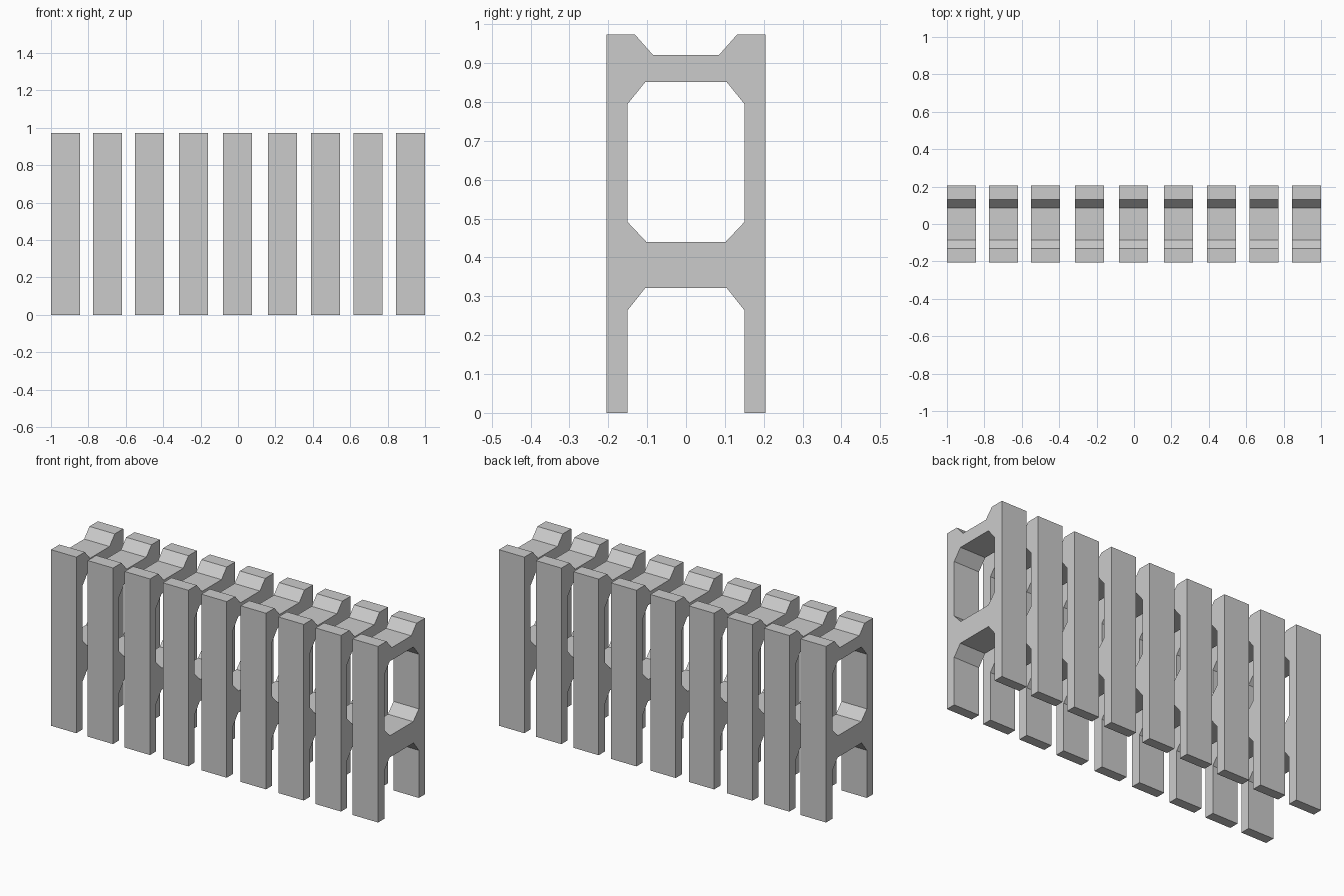
import bpy, bmesh, math

if "Cube" in bpy.data.objects:
    bpy.data.objects.remove(bpy.data.objects["Cube"])

WIDTH = 0.155
CENTRES = [-0.9225, -0.698, -0.472, -0.238, -0.003, 0.237, 0.468, 0.696, 0.9225]

# Right-hand halves of the frame profile, as (y, z)
OUTER = [(0.105, 0.321), (0.151, 0.263), (0.151, 0), (0.205, 0),
         (0.205, 0.973), (0.131, 0.973), (0.085, 0.921)]
WINDOW = [(0.102, 0.44), (0.151, 0.492), (0.151, 0.794), (0.104, 0.852)]


def mirrored(half):
    return half + [(-y, z) for y, z in reversed(half)]


def frame_mesh():
    bm = bmesh.new()
    # Outline and window hole, filled as one face region
    edges = []
    for loop in (mirrored(OUTER), mirrored(WINDOW)):
        vs = [bm.verts.new((-WIDTH / 2, y, z)) for y, z in loop]
        edges += [bm.edges.new((a, b)) for a, b in zip(vs, vs[1:] + vs[:1])]
    bmesh.ops.triangle_fill(bm, edges=edges, use_beauty=True, normal=(1, 0, 0))
    # Thickness along x
    ext = bmesh.ops.extrude_face_region(bm, geom=bm.faces[:], use_keep_orig=True)
    moved = [g for g in ext["geom"] if isinstance(g, bmesh.types.BMVert)]
    bmesh.ops.translate(bm, verts=moved, vec=(WIDTH, 0, 0))
    bmesh.ops.recalc_face_normals(bm, faces=bm.faces[:])
    bmesh.ops.dissolve_limit(bm, angle_limit=math.radians(1),
                             verts=bm.verts[:], edges=bm.edges[:])
    me = bpy.data.meshes.new("frame")
    bm.to_mesh(me)
    bm.free()
    return me


# Row of identical upright frames
mesh = frame_mesh()
for i, x in enumerate(CENTRES):
    ob = bpy.data.objects.new(f"frame_{i + 1}", mesh)
    ob.location.x = x
    bpy.context.collection.objects.link(ob)
